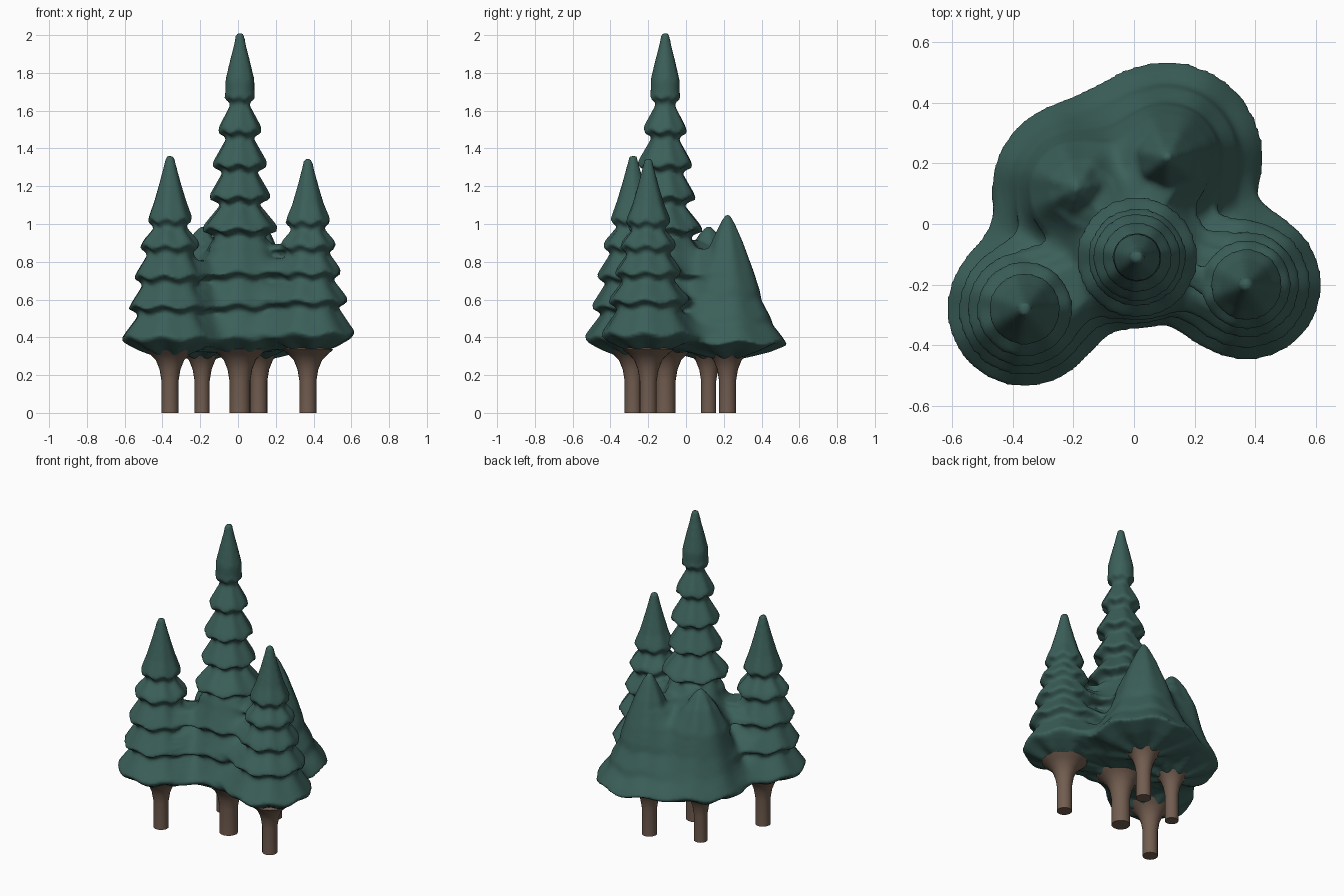
import bpy, bmesh
from math import sin, cos, pi, atan2, hypot, exp

if "Cube" in bpy.data.objects:
    bpy.data.objects.remove(bpy.data.objects["Cube"])


def material(name, color):
    m = bpy.data.materials.new(name)
    m.diffuse_color = (*color, 1)
    m.use_nodes = True
    m.node_tree.nodes["Principled BSDF"].inputs["Base Color"].default_value = m.diffuse_color
    return m


green = material("needles", (0.044, 0.115, 0.1))
brown = material("bark", (0.17, 0.11, 0.08))


def tiers(rims, spire, waist=.74):
    """Profile (z, r): skirts with a narrow waist under each rim, then a spire."""
    z0, r0 = rims[0]
    pts = [(z0 - .10, .07), (z0 - .06, r0 * .65), (z0 - .02, r0 * .94)]
    for i, (z, r) in enumerate(rims):
        if i:
            w = r * (waist if z > .9 else .77)
            pts += [(z - .045, w), (z - .025, w)]
        pts += [(z, r), (z + .025, r * .93)]
    return pts + spire


# Trees: x, y, trunk radius, wave phase, foliage profile
trees = [
    (.01, -.11, .055, 0.4, tiers([(.40, .225), (.57, .22), (.74, .21), (.97, .203), (1.14, .165),
                                  (1.31, .148), (1.49, .118), (1.67, .083)],
                                 [(1.76, .077), (1.86, .054), (1.94, .034), (2.01, .02)], .64)),
    (-.36, -.28, .045, 1.3, tiers([(.40, .258), (.56, .222), (.72, .193), (.88, .16), (1.02, .12)],
                                  [(1.12, .085), (1.22, .056), (1.30, .035), (1.36, .02)])),
    (.37, -.20, .045, 2.2, tiers([(.42, .25), (.59, .214), (.74, .178), (.88, .15), (1.01, .12)],
                                 [(1.10, .085), (1.20, .056), (1.28, .035), (1.345, .02)])),
    (.11, .22, .045, 0.0, [(.29, .07), (.33, .22), (.37, .318), (.41, .29), (.47, .24), (.51, .23), (.60, .18),
                           (.65, .172), (.75, .14), (.9, .085), (1.0, .04), (1.05, .012)]),
    (-.19, .12, .04, 0.9, [(.29, .07), (.33, .2), (.38, .28), (.42, .26), (.5, .22), (.6, .185),
                           (.75, .15), (.88, .09), (.95, .045), (.985, .012)]),
]


def radius(profile, z):
    if z <= profile[0][0]:
        return profile[0][1] - (profile[0][0] - z) * 2
    for (za, ra), (zb, rb) in zip(profile, profile[1:]):
        if z <= zb:
            return ra + (rb - ra) * (z - za) / (zb - za)
    return -(z - profile[-1][0])


def wave(a, phase):
    return .011 * sin(7 * a + phase)


def loft(bm, rings):
    """Skin a stack of equal rings and close both ends."""
    vs = [[bm.verts.new(p) for p in ring] for ring in rings]
    n = len(vs[0])
    for a, b in zip(vs, vs[1:]):
        for i in range(n):
            j = (i + 1) % n
            bm.faces.new((a[i], a[j], b[j], b[i]))
    bm.faces.new(vs[0][::-1])
    bm.faces.new(vs[-1])


def lathe(bm, x, y, profile, n, phase=None):
    rings = []
    for z, r in profile:
        ring = []
        for i in range(n):
            a = 2 * pi * i / n
            dz = 0 if phase is None else wave(a, phase) * min(1, r / .1)
            ring.append((x + r * cos(a), y + r * sin(a), z + dz))
        rings.append(ring)
    loft(bm, rings)


def finish(bm, name, mat):
    bmesh.ops.recalc_face_normals(bm, faces=bm.faces)
    me = bpy.data.meshes.new(name)
    bm.to_mesh(me)
    bm.free()
    me.materials.append(mat)
    for p in me.polygons:
        p.use_smooth = True
    ob = bpy.data.objects.new(name, me)
    bpy.context.collection.objects.link(ob)
    return ob


K = .06


def inside(px, py, z):
    """Soft union of all tree cross-sections at height z."""
    s = 0
    for x, y, _, ph, prof in trees:
        dx, dy = px - x, py - y
        r = radius(prof, z - wave(atan2(dy, dx), ph))
        s += exp(min(20, (r - hypot(dx, dy)) / K))
    return s > 1


def blended_ring(z, n=120, cx=0, cy=-.06):
    ring = []
    for i in range(n):
        a = 2 * pi * i / n
        c, s = cos(a), sin(a)
        t = .03
        while t < .8 and inside(cx + t * c, cy + t * s, z):
            t += .03
        lo, hi = t - .03, t
        for _ in range(4):
            m = (lo + hi) / 2
            if inside(cx + m * c, cy + m * s, z):
                lo = m
            else:
                hi = m
        t = max(lo, .02)
        ring.append((cx + t * c, cy + t * s, z))
    return ring


# Foliage: five tiered cones plus the blended mass between them, fused
bm = bmesh.new()
for x, y, _, ph, prof in trees:
    lathe(bm, x, y, prof, 42, ph)
loft(bm, [blended_ring(.32 + i * .0125) for i in range(49)])
foliage = finish(bm, "foliage", green)
rm = foliage.modifiers.new("fuse", 'REMESH')
rm.mode = 'VOXEL'
rm.voxel_size = .012
rm.use_smooth_shade = True
sm = foliage.modifiers.new("soften", 'SMOOTH')
sm.factor = .5
sm.iterations = 3

# Trunks flaring into the underside of the foliage
for k, (x, y, r, _, _) in enumerate(trees):
    bm = bmesh.new()
    lathe(bm, x, y, [(0, r), (.17, r), (.23, r + .01), (.28, r + .03),
                     (.31, r + .06), (.335, r + .09), (.37, .05)], 20)
    trunk = finish(bm, "trunk_%d" % (k + 1), brown)
    bpy.context.view_layer.objects.active = trunk
    bpy.ops.object.select_all(action='DESELECT')
    trunk.select_set(True)
    bpy.ops.object.shade_smooth_by_angle()
